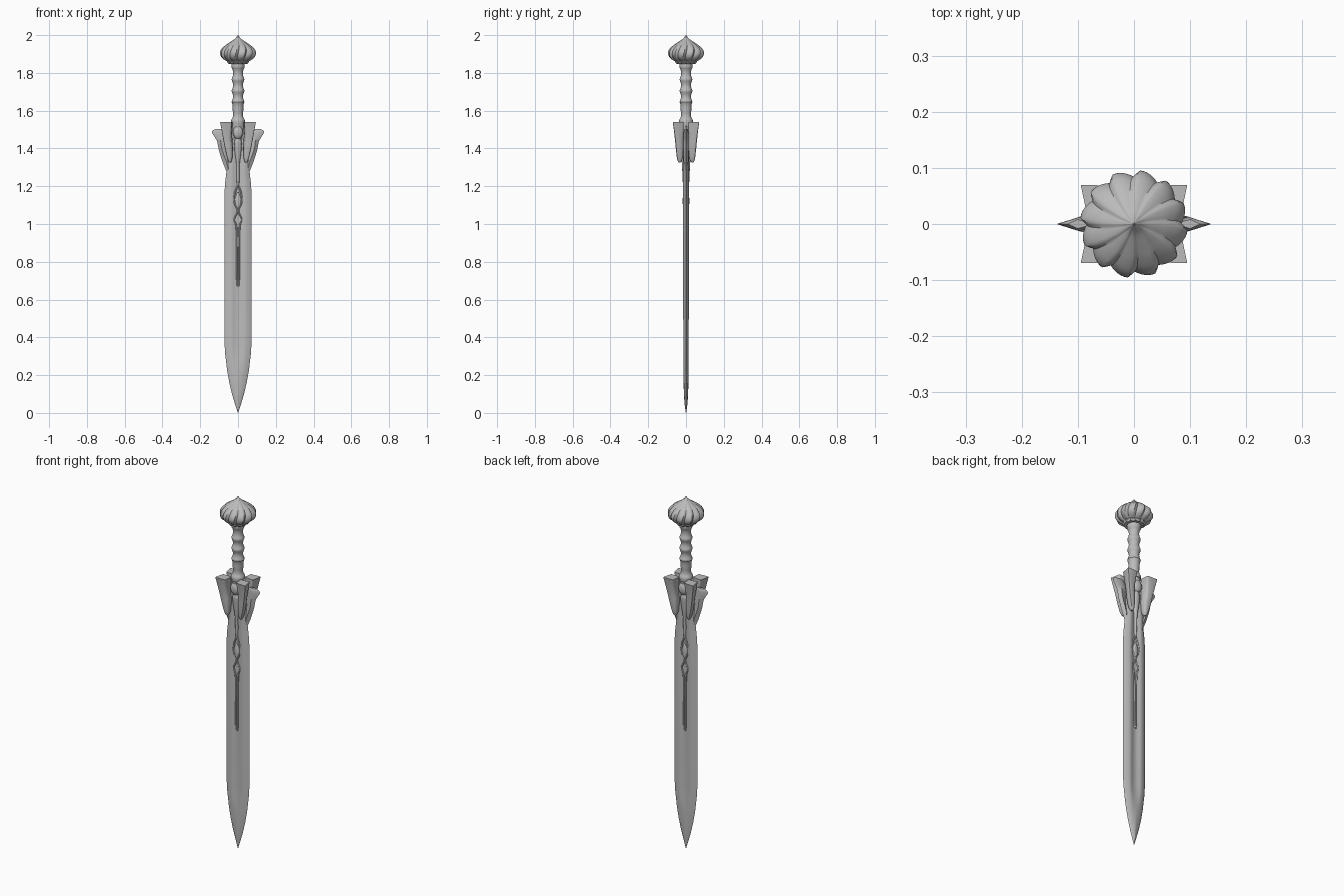
import bpy, bmesh, math

steel = bpy.data.materials.new("grey steel")
steel.diffuse_color = (0.5, 0.5, 0.5, 1)


def loft(name, rings, mirror=(False, False), angle=35):
    """Skin a stack of closed rings, cap both ends, mirror if asked."""
    bm = bmesh.new()
    rows = [[bm.verts.new(p) for p in ring] for ring in rings]
    n = len(rows[0])
    for a, b in zip(rows, rows[1:]):
        for i in range(n):
            j = (i + 1) % n
            bm.faces.new((a[i], a[j], b[j], b[i]))
    bm.faces.new(rows[0])
    bm.faces.new(rows[-1])
    bmesh.ops.recalc_face_normals(bm, faces=bm.faces)
    me = bpy.data.meshes.new(name)
    bm.to_mesh(me)
    bm.free()
    me.materials.append(steel)
    ob = bpy.data.objects.new(name, me)
    bpy.context.collection.objects.link(ob)
    bpy.ops.object.select_all(action='DESELECT')
    ob.select_set(True)
    bpy.context.view_layer.objects.active = ob
    bpy.ops.object.shade_smooth_by_angle(angle=math.radians(angle))
    if any(mirror):
        m = ob.modifiers.new("mirror", 'MIRROR')
        m.use_axis = (mirror[0], mirror[1], False)
        m.use_mirror_merge = False
    return ob


def ellipse(z, y, rx, ry, n=16, x=0):
    t = [2 * math.pi * i / n for i in range(n)]
    return [(x + rx * math.cos(a), y + ry * math.sin(a), z) for a in t]


def smooth_path(pts, steps=5):
    """Catmull-Rom interpolation of tuples."""
    out = []
    for i in range(len(pts) - 1):
        p0, p1, p2, p3 = (pts[max(0, min(k, len(pts) - 1))] for k in range(i - 1, i + 3))
        for s in range(steps):
            t = s / steps
            out.append(tuple(0.5 * (2 * b + (c - a) * t + (2 * a - 5 * b + 4 * c - d) * t * t
                                    + (3 * b - a - 3 * c + d) * t ** 3)
                             for a, b, c, d in zip(p0, p1, p2, p3)))
    return out + [pts[-1]]


def round_corners(ring, cut):
    """Replace every corner by three points of a small arc."""
    out = []
    for i, p in enumerate(ring):
        q, s = ring[i - 1], ring[(i + 1) % len(ring)]
        a = [u + (v - u) * cut for u, v in zip(p, q)]
        b = [u + (v - u) * cut for u, v in zip(p, s)]
        out += [a, [(u + 2 * v + w) / 4 for u, v, w in zip(a, p, b)], b]
    return out


# Blade: z, half width, flat edge x, flat height, fuller half width, fuller height
blade_rows = [
    (0.0, 0.001, 0.0006, 0.001, 0.0004, 0.001), (0.05, 0.017, 0.010, 0.007, 0.003, 0.008),
    (0.10, 0.032, 0.019, 0.010, 0.006, 0.011), (0.16, 0.046, 0.028, 0.012, 0.010, 0.013),
    (0.22, 0.057, 0.035, 0.013, 0.016, 0.0135), (0.27, 0.063, 0.040, 0.014, 0.022, 0.0125),
    (0.31, 0.068, 0.043, 0.014, 0.026, 0.010), (0.36, 0.071, 0.045, 0.014, 0.026, 0.009),
    (0.60, 0.072, 0.045, 0.015, 0.026, 0.009), (1.16, 0.072, 0.045, 0.016, 0.026, 0.009),
    (1.22, 0.068, 0.043, 0.016, 0.026, 0.009), (1.28, 0.061, 0.040, 0.016, 0.025, 0.009),
    (1.33, 0.066, 0.042, 0.016, 0.024, 0.010), (1.40, 0.060, 0.042, 0.016, 0.022, 0.012),
    (1.52, 0.045, 0.035, 0.014, 0.020, 0.012)]
rings = []
for z, w, fx, fy, ux, uy in blade_rows:
    half = [(w, 0), (fx, fy), (ux, fy), (ux * 0.6, uy), (0, uy),
            (-ux * 0.6, uy), (-ux, fy), (-fx, fy)]
    rings.append([(x, y, z) for x, y in half] + [(-x, -y, z) for x, y in half])
loft("blade", rings, angle=45)

# Side wings of the guard: z, inner x, ridge x, outer x, half thickness
wing_rows = smooth_path([
    (1.28, 0.030, 0.050, 0.062, 0.007), (1.33, 0.040, 0.062, 0.082, 0.012),
    (1.39, 0.050, 0.084, 0.101, 0.014), (1.44, 0.050, 0.092, 0.112, 0.014),
    (1.487, 0.060, 0.099, 0.138, 0.012), (1.503, 0.070, 0.100, 0.118, 0.008)], 4)
loft("guard_wing", [[(a, 0, z), (m, -t, z), (b, 0, z), (m, t, z)]
                    for z, a, m, b, t in wing_rows], (True, False), angle=50)

# Corner petals: flared kite sections, z then outer corner, front, inner, side points
petal_rows = smooth_path([
    (1.325, 0.047, 0.040, 0.038, 0.040, 0.038, 0.030, 0.047, 0.030),
    (1.345, 0.056, 0.048, 0.032, 0.046, 0.030, 0.018, 0.056, 0.019),
    (1.40, 0.071, 0.055, 0.031, 0.052, 0.026, 0.014, 0.066, 0.014),
    (1.45, 0.081, 0.060, 0.036, 0.056, 0.028, 0.014, 0.072, 0.014),
    (1.50, 0.089, 0.065, 0.037, 0.062, 0.030, 0.016, 0.078, 0.013),
    (1.54, 0.095, 0.070, 0.034, 0.068, 0.028, 0.018, 0.083, 0.013)], 4)
loft("guard_petal", [round_corners([(r[i], r[i + 1], r[0]) for i in (1, 3, 5, 7)],
                                   0.04 + 0.28 * min(1, (1.54 - r[0]) / 0.1))
                     for r in petal_rows], (True, True), angle=50)

# Core that joins grip and blade
loft("guard_core", [ellipse(z, 0, rx, ry) for z, rx, ry in
                    [(1.36, 0.006, 0.014), (1.42, 0.024, 0.020),
                     (1.50, 0.034, 0.027), (1.545, 0.036, 0.034)]])

# Raised spine with a jewel at its top, on both faces: z, y, x radius, y radius
spine = smooth_path([(1.19, -0.010, 0.004, 0.006), (1.24, -0.010, 0.008, 0.008),
                     (1.32, -0.012, 0.009, 0.010), (1.37, -0.014, 0.016, 0.013),
                     (1.43, -0.020, 0.020, 0.013), (1.45, -0.021, 0.013, 0.011),
                     (1.525, -0.026, 0.015, 0.010)], 4)
loft("spine", [ellipse(*r, n=12) for r in spine], (False, True), angle=50)
loft("jewel", [ellipse(1.485 - 0.035 * math.cos(a), -0.027, 0.026 * math.sin(a) + 1e-4,
                       0.016 * math.sin(a) + 1e-4) for a in
               [math.pi * k / 10 for k in range(11)]], (False, True))

# Knot bead and two interlaced strands running down the fuller
loft("knot", [ellipse(z, -0.010, rx, ry, 12) for z, rx, ry in
              [(1.075, 0.002, 0.002), (1.10, 0.015, 0.007), (1.13, 0.018, 0.008),
               (1.15, 0.011, 0.006), (1.17, 0.002, 0.002)]], (False, True), angle=50)
strand = smooth_path([(1.20, 0.004), (1.155, 0.019), (1.115, 0.020), (1.07, 0.002),
                      (1.025, 0.020), (0.99, 0.009), (0.90, 0.006), (0.71, 0.005),
                      (0.67, 0.001)], 5)
loft("strand", [ellipse(z, -0.010, 0.0045, 0.0048, 10, x) for z, x in strand],
     (True, True), angle=60)

# Grip with rounded ribs
grip = [(1.535, 0.036), (1.550, 0.036), (1.562, 0.029), (1.580, 0.026), (1.600, 0.028)]
for z in (1.645, 1.705, 1.765):
    grip += [(z - 0.014, 0.029), (z, 0.034), (z + 0.014, 0.029), (z + 0.030, 0.026)]
grip += [(1.815, 0.028), (1.830, 0.035), (1.845, 0.035), (1.860, 0.030)]
loft("grip", [ellipse(z, 0, r, r, 24) for z, r in smooth_path(grip, 2)])


# Scalloped collar under the pommel
def collar(z, r, wave):
    n = 72
    pts = []
    for i in range(n):
        a = 2 * math.pi * i / n
        pts.append((r * math.cos(a), r * math.sin(a), z - wave * abs(math.sin(6 * a))))
    return pts


loft("pommel_collar", [collar(1.848, 0.030, 0), collar(1.852, 0.050, 0.006),
                       collar(1.862, 0.058, 0.006), collar(1.875, 0.050, 0)])

# Pommel: bulb of twelve overlapping petals, each rising to a ridge then stepping down
profile = smooth_path([(1.856, 0.046), (1.866, 0.068), (1.882, 0.088), (1.903, 0.096),
                       (1.925, 0.089), (1.945, 0.068), (1.962, 0.043), (1.980, 0.017),
                       (2.0, 0.0008)], 4)
PETALS, SEG = 12, 8
rings = []
for z, r in profile:
    twist = 0.25 * (z - 1.9) / 0.1
    depth = 0.12 if z < 1.91 else 0.12 - 0.05 * (z - 1.91) / 0.09
    ring = []
    for i in range(PETALS * SEG):
        u = (i % SEG) / SEG
        k = 1 - depth * (1 - math.sin(math.pi / 2 * u / 0.75) if u <= 0.75 else (u - 0.75) / 0.25)
        a = 2 * math.pi * i / (PETALS * SEG) + twist
        ring.append((r * k * math.cos(a), r * k * math.sin(a), z))
    rings.append(ring)
loft("pommel", rings, angle=40)
